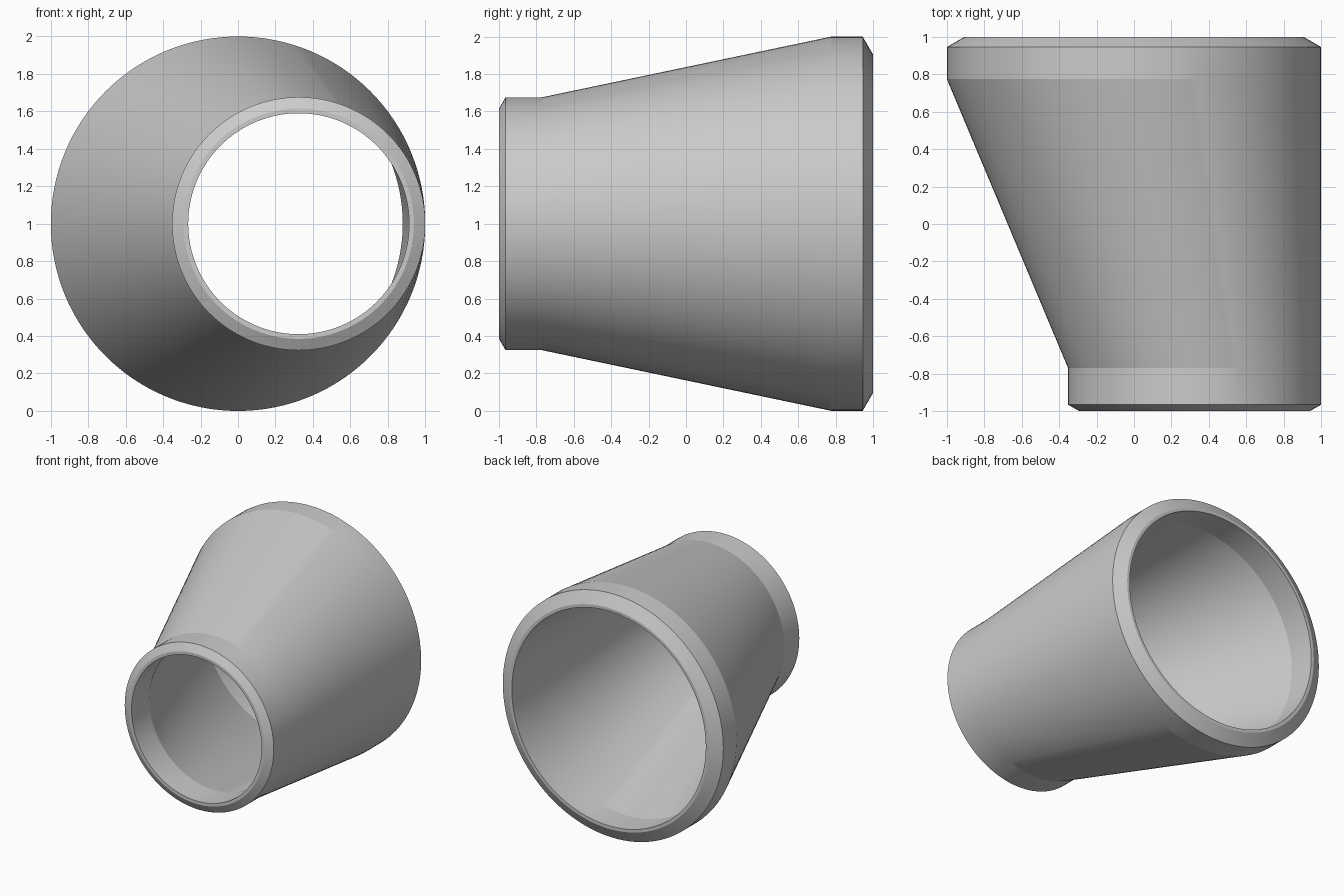
import bpy, bmesh
from math import sin, cos, tau, radians

if "Cube" in bpy.data.objects:
    bpy.data.objects.remove(bpy.data.objects["Cube"])

SEGMENTS = 128
OFFSET = 0.324  # sideways shift of the small end's axis

# Closed wall section as (y, radius, centre x): outside from small to large end, then back inside
SECTION = [
    (-1.0, 0.615, OFFSET), (-0.965, 0.676, OFFSET), (-0.77, 0.676, OFFSET),
    (0.775, 1.0, 0.0), (0.945, 1.0, 0.0), (1.0, 0.905, 0.0),
    (1.0, 0.88, 0.0), (0.775, 0.88, 0.0),
    (-0.77, 0.59, OFFSET), (-1.0, 0.59, OFFSET),
]


def add_ring(bm, y, radius, cx):
    angles = [tau * i / SEGMENTS for i in range(SEGMENTS)]
    return [bm.verts.new((cx + radius * cos(a), y, 1 + radius * sin(a))) for a in angles]


# Eccentric reducer body, skinned ring to ring
bm = bmesh.new()
rings = [add_ring(bm, *s) for s in SECTION]
for a, b in zip(rings, rings[1:] + rings[:1]):
    for i in range(SEGMENTS):
        j = (i + 1) % SEGMENTS
        bm.faces.new((a[i], a[j], b[j], b[i]))
bmesh.ops.recalc_face_normals(bm, faces=bm.faces[:])

mesh = bpy.data.meshes.new("eccentric_pipe_reducer")
bm.to_mesh(mesh)
bm.free()
reducer = bpy.data.objects.new("eccentric_pipe_reducer", mesh)
bpy.context.collection.objects.link(reducer)

# Smooth round walls, crisp bevels and cone transitions
bpy.context.view_layer.objects.active = reducer
reducer.select_set(True)
bpy.ops.object.shade_smooth_by_angle(angle=radians(8))
